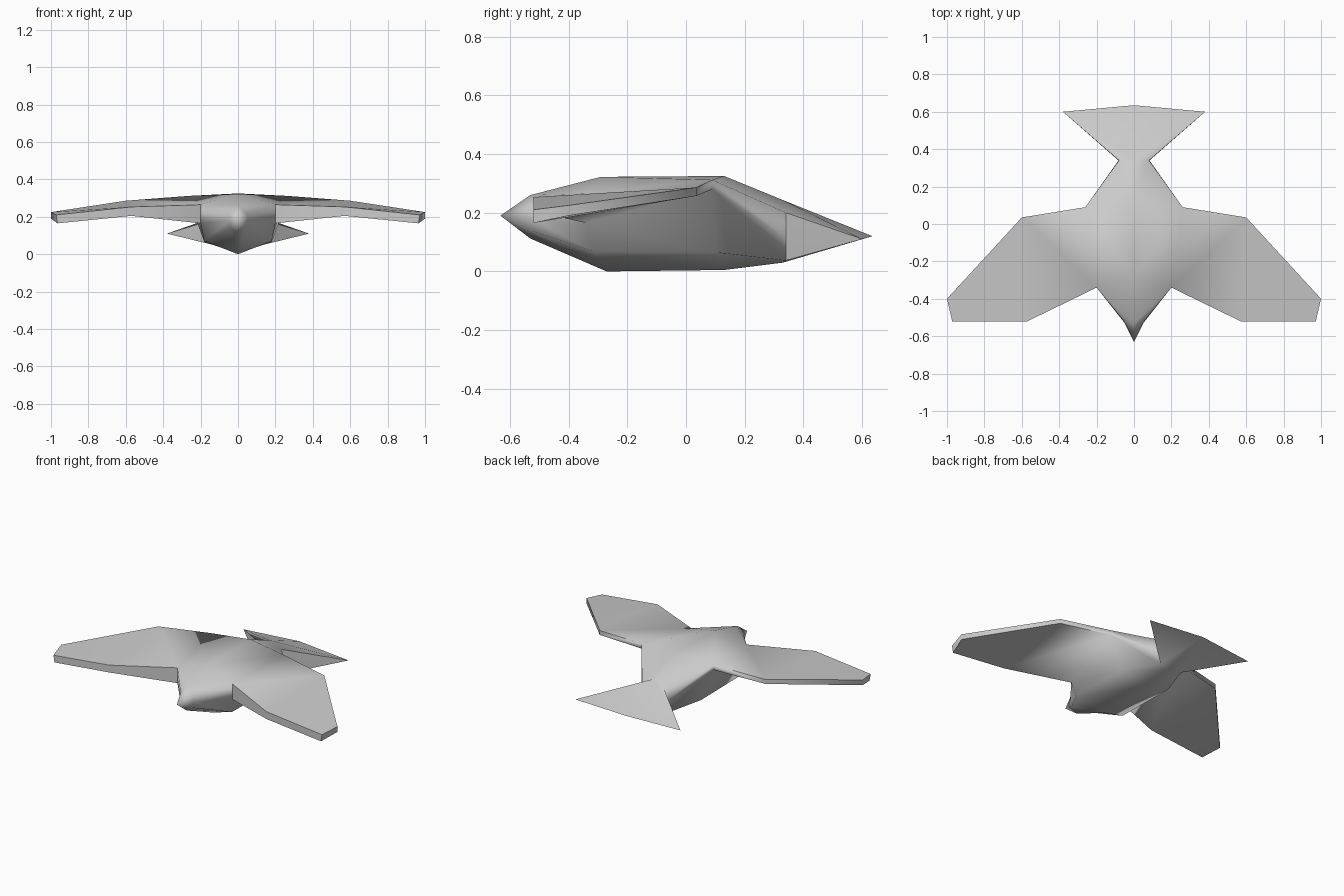
import bpy, bmesh, math
from mathutils import Matrix

if "Cube" in bpy.data.objects:
    bpy.data.objects.remove(bpy.data.objects["Cube"])


def loft(bm, rings, closed=False, skip=()):
    """Bridge successive rings of points with quads; skip holds (ring, side) openings."""
    vs = [[bm.verts.new(p) for p in r] for r in rings]
    n = len(rings[0])
    for i in range(len(vs) - 1):
        for j in range(n if closed else n - 1):
            if (i, j) not in skip:
                k = (j + 1) % n
                bm.faces.new((vs[i][j], vs[i][k], vs[i + 1][k], vs[i + 1][j]))
    return vs


bm = bmesh.new()

# Wing root corners, shared by body and wing
front_top, front_low = (.2, -.34, .265), (.2, -.34, .165)
rear_top, rear_low = (.26, .09, .312), (.26, .09, .28)

# Half body from beak to tail: each ring runs from the spine to the keel
beak, tail_mid, tail_tip = (0, -.632, .19), (0, .635, .12), (.38, .6, .11)
body = [
    [beak] * 5,
    [(0, -.53, .26), (.045, -.53, .215), (.05, -.53, .18), (.04, -.53, .14), (0, -.53, .112)],
    [(0, -.29, .322), front_top, front_low, (.18, -.32, .07), (0, -.27, 0)],
    [(0, .13, .325), rear_top, rear_low, (.18, .1, .065), (0, .13, .005)],
    [(0, .33, .243), (.08, .34, .2), (.083, .34, .115), (.08, .34, .037), (0, .33, .03)],
    [tail_mid, tail_tip, tail_tip, tail_tip, tail_mid],
]
loft(bm, body, skip={(2, 1)})

# Swept wing: root, elbow and tip sections
wing = [
    [front_top, rear_top, rear_low, front_low],
    [(.57, -.52, .253), (.6, .035, .286), (.6, .035, .257), (.57, -.52, .205)],
    [(.972, -.52, .21), (1, -.4, .225), (1, -.4, .19), (.965, -.52, .165)],
]
bm.faces.new(loft(bm, wing, closed=True)[-1])

# Mirror the half and weld everything into one skin
half = bm.verts[:] + bm.edges[:] + bm.faces[:]
copy = bmesh.ops.duplicate(bm, geom=half)["geom"]
bmesh.ops.transform(bm, matrix=Matrix.Scale(-1, 4, (1, 0, 0)),
                    verts=[g for g in copy if isinstance(g, bmesh.types.BMVert)])
bmesh.ops.remove_doubles(bm, verts=bm.verts[:], dist=.0005)
bmesh.ops.recalc_face_normals(bm, faces=bm.faces[:])

mesh = bpy.data.meshes.new("bird")
bm.to_mesh(mesh)
bm.free()
bird = bpy.data.objects.new("bird", mesh)
bpy.context.collection.objects.link(bird)
bpy.context.view_layer.objects.active = bird
bird.select_set(True)
bpy.ops.object.shade_smooth_by_angle(angle=math.radians(70))
